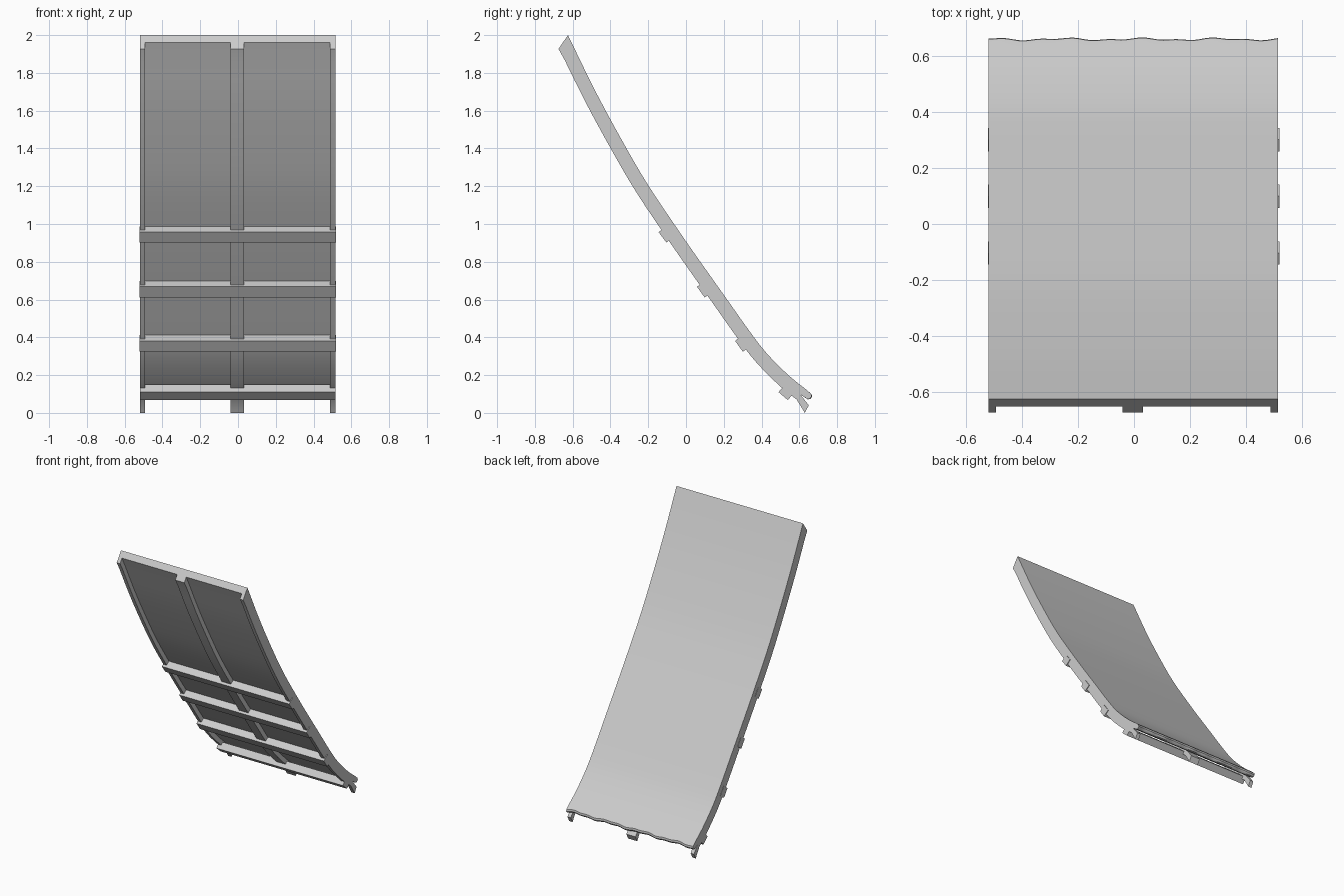
import bpy, bmesh, math
from mathutils import Vector

cube = bpy.data.objects.get("Cube")
if cube:
    bpy.data.objects.remove(cube, do_unlink=True)

# One plain grey for the whole panel
grey = bpy.data.materials.new("plain grey")
grey.use_nodes = True
COLOUR = (0.6, 0.6, 0.6, 1)
grey.diffuse_color = COLOUR
grey.node_tree.nodes["Principled BSDF"].inputs["Base Color"].default_value = COLOUR

SHEET, TOTAL = 0.04, 0.073
LEFT, RIGHT = 0.515, -0.52

# Upper surface of the panel as (y, z), from ridge to eave
KEYS = [Vector(p) for p in (
    (-0.625, 2.0), (-0.473, 1.69), (-0.315, 1.4), (-0.2, 1.205), (-0.07, 1.01),
    (0.06, 0.822), (0.2, 0.625), (0.333, 0.437), (0.43, 0.312), (0.553, 0.19),
    (0.668, 0.1))]


def smooth_path(keys, steps=3):
    """Catmull-Rom curve through the key points."""
    ext = [2 * keys[0] - keys[1]] + keys + [2 * keys[-1] - keys[-2]]
    path = []
    for a, b, c, d in zip(ext, ext[1:], ext[2:], ext[3:]):
        for s in range(steps):
            t = s / steps
            path.append(0.5 * (2 * b + (c - a) * t + (2 * a - 5 * b + 4 * c - d) * t * t
                               + (3 * b - a - 3 * c + d) * t ** 3))
    return path + [keys[-1]]


PATH = smooth_path(KEYS)
TANGENTS = [(PATH[min(i + 1, len(PATH) - 1)] - PATH[max(i - 1, 0)]).normalized()
            for i in range(len(PATH))]
NORMALS = [Vector((t.y, -t.x)) for t in TANGENTS]       # towards the underside
NORMALS[0] = Vector((-0.05, -0.073)) / TOTAL            # slanted ridge cut


def under(i, depth):
    return PATH[i] + NORMALS[i] * depth


def loft(name, xs, profile):
    """Skin closed (top, bottom) strips across the given x stations."""
    bm = bmesh.new()
    rows = []
    for x in xs:
        top, bottom = profile(x)
        rows.append([[bm.verts.new((x, p.x, p.y)) for p in side] for side in (top, bottom)])
    for (t0, b0), (t1, b1) in zip(rows, rows[1:]):
        ring0, ring1 = t0 + b0[::-1], t1 + b1[::-1]
        for i in range(len(ring0)):
            j = (i + 1) % len(ring0)
            bm.faces.new((ring0[i], ring0[j], ring1[j], ring1[i]))
    for t, b in (rows[0], rows[-1]):
        for i in range(len(t) - 1):
            bm.faces.new((t[i], t[i + 1], b[i + 1], b[i]))
    bmesh.ops.recalc_face_normals(bm, faces=bm.faces)
    mesh = bpy.data.meshes.new(name)
    bm.to_mesh(mesh)
    bm.free()
    mesh.materials.append(grey)
    obj = bpy.data.objects.new(name, mesh)
    bpy.context.collection.objects.link(obj)
    bpy.ops.object.select_all(action="DESELECT")
    obj.select_set(True)
    bpy.context.view_layer.objects.active = obj
    bpy.ops.object.shade_smooth_by_angle(angle=math.radians(30))
    return obj


# Curved sheet with a ragged, rounded eave
def sheet_profile(x):
    top = [p.copy() for p in PATH]
    bottom = [under(i, SHEET) for i in range(len(PATH))]
    wave = 0.004 * math.sin(23 * x + 1) + 0.003 * math.sin(51 * x)
    along, down = TANGENTS[-1], NORMALS[-1]
    top[-1] += along * (wave - 0.008) + down * 0.003
    bottom[-1] += along * (wave * 0.6 - 0.006) - down * 0.003
    top.append(PATH[-1] + along * (wave + 0.002) + down * 0.013)
    bottom.append(PATH[-1] + along * (wave + 0.001) + down * 0.028)
    return top, bottom


COLUMNS = 48
loft("roof_sheet", [RIGHT + (LEFT - RIGHT) * i / COLUMNS for i in range(COLUMNS + 1)],
     sheet_profile)


# Rafters follow the underside and run past the eave, leaving a small gap there
def rafter_profile(x):
    last = len(PATH) - 1
    top = [under(i, SHEET) for i in range(last)]
    bottom = [under(i, TOTAL) for i in range(last)]
    top.append(Vector((0.65, 0.04)))
    bottom.append(Vector((0.629, 0.0)))
    return top, bottom


for name, x0, x1 in (("right_rafter", RIGHT, -0.493), ("centre_rafter", -0.041, 0.033),
                     ("left_rafter", 0.488, LEFT)):
    loft(name, (x0, x1), rafter_profile)

# Cross battens let into the rafters: outer top and bottom edges as (y, z)
BATTENS = (((-0.145, 0.957), (-0.104, 0.902)), ((0.058, 0.668), (0.099, 0.611)),
           ((0.26, 0.381), (0.301, 0.324)), ((0.49, 0.11), (0.539, 0.068)))
for n, (high, low) in enumerate(BATTENS):
    a, b = Vector(high), Vector(low)
    d = (b - a).normalized()
    inward = Vector((-d.y, d.x)) * 0.052
    reach = (RIGHT, LEFT) if n == 3 else (-0.522, 0.52)
    loft(f"batten_{n + 1}", reach, lambda x: ([a + inward, b + inward], [a, b]))
